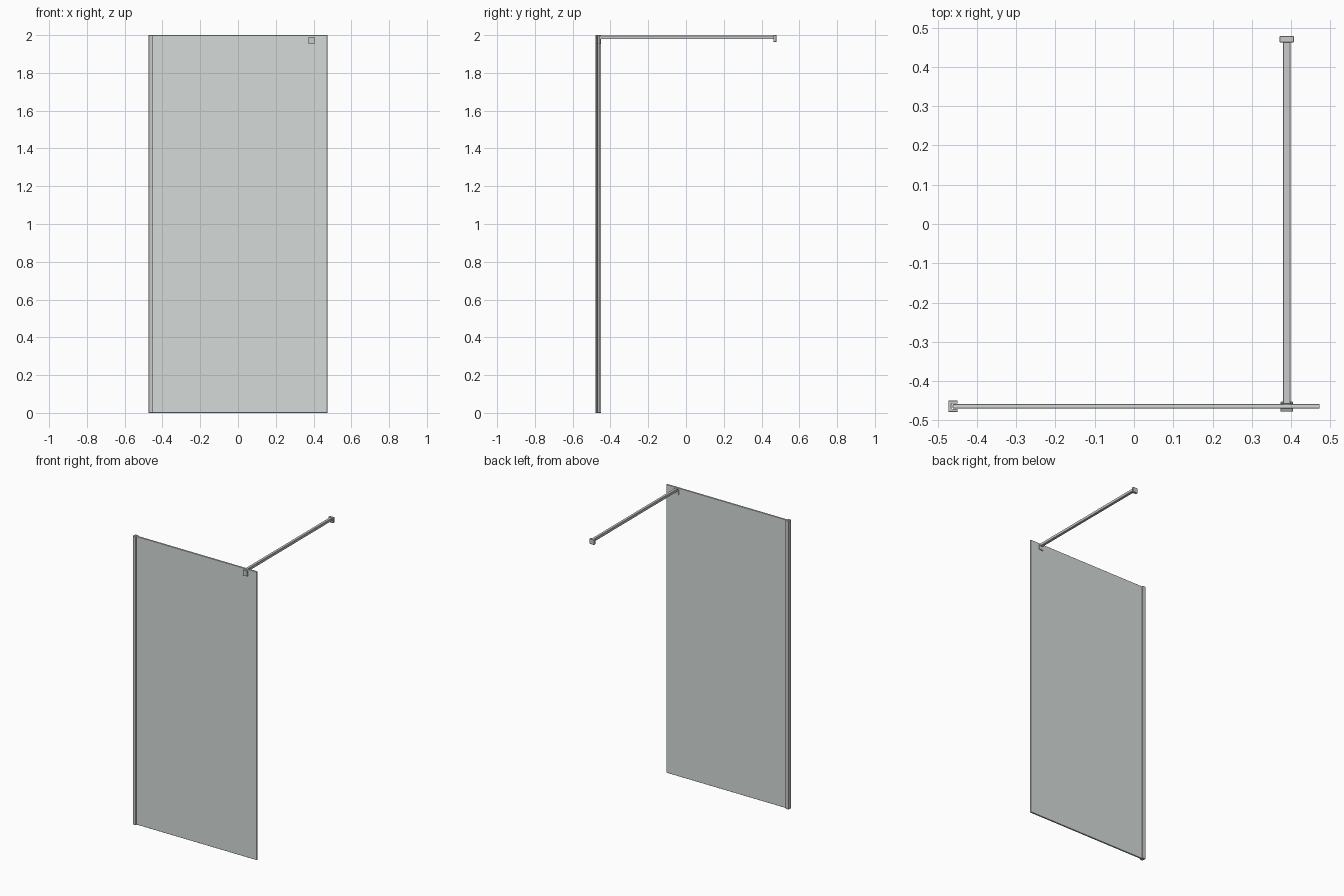
import bpy, bmesh

if "Cube" in bpy.data.objects:
    bpy.data.objects.remove(bpy.data.objects["Cube"])

glass_mat = bpy.data.materials.new("glass_tint")
glass_mat.diffuse_color = (0.66, 0.71, 0.69, 0.5)
glass_mat.use_nodes = True
glass_mat.node_tree.nodes["Principled BSDF"].inputs["Base Color"].default_value = glass_mat.diffuse_color

def finish(name, bm, bevel=0.0, mat=None):
    bmesh.ops.recalc_face_normals(bm, faces=bm.faces)
    me = bpy.data.meshes.new(name)
    bm.to_mesh(me)
    bm.free()
    ob = bpy.data.objects.new(name, me)
    bpy.context.collection.objects.link(ob)
    if bevel:
        m = ob.modifiers.new("edge_bevel", 'BEVEL')
        m.width = bevel
        m.segments = 1
    if mat:
        me.materials.append(mat)
    return ob

def box(name, lo, hi, bevel=0.0, mat=None):
    bm = bmesh.new()
    bmesh.ops.create_cube(bm, size=1)
    for v in bm.verts:
        for i in range(3):
            v.co[i] = lo[i] if v.co[i] < 0 else hi[i]
    return finish(name, bm, bevel, mat)

def extrude_z(name, pts, z0, z1, bevel=0.0):
    bm = bmesh.new()
    face = bm.faces.new([bm.verts.new((x, y, z0)) for x, y in pts])
    out = bmesh.ops.extrude_face_region(bm, geom=[face])
    for v in out["geom"]:
        if isinstance(v, bmesh.types.BMVert):
            v.co.z = z1
    return finish(name, bm, bevel)

GY, GT = -0.464, 0.0055      # glass centre plane and half thickness
BX = 0.389                   # centre of support bar

# Glass pane, seated in the wall channel
box("glass_pane", (-0.462, GY - GT, 0), (0.473, GY + GT, 2.0), 0.0012, glass_mat)

# U-shaped wall channel gripping the glass edge
half, inner = 0.0145, 0.0065
extrude_z("wall_channel", [
    (-0.473, GY - half), (-0.449, GY - half), (-0.449, GY - inner),
    (-0.465, GY - inner), (-0.465, GY + inner), (-0.449, GY + inner),
    (-0.449, GY + half), (-0.473, GY + half)], 0, 2.0, 0.0008)

# Glass clamp: a plate on each face of the pane
for name, y0, y1 in (("clamp_front_plate", -0.4775, GY - GT),
                     ("clamp_back_plate", GY + GT, -0.4525)):
    box(name, (BX - 0.016, y0, 1.953), (BX + 0.016, y1, 1.991), 0.001)

# Horizontal support bar running back to the wall
box("support_bar", (BX - 0.0095, GY + GT, 1.979), (BX + 0.0095, 0.466, 1.998), 0.0015)

# Wall bracket holding the far end of the bar
box("wall_bracket", (BX - 0.018, 0.462, 1.964), (BX + 0.018, 0.4785, 2.0), 0.0012)
